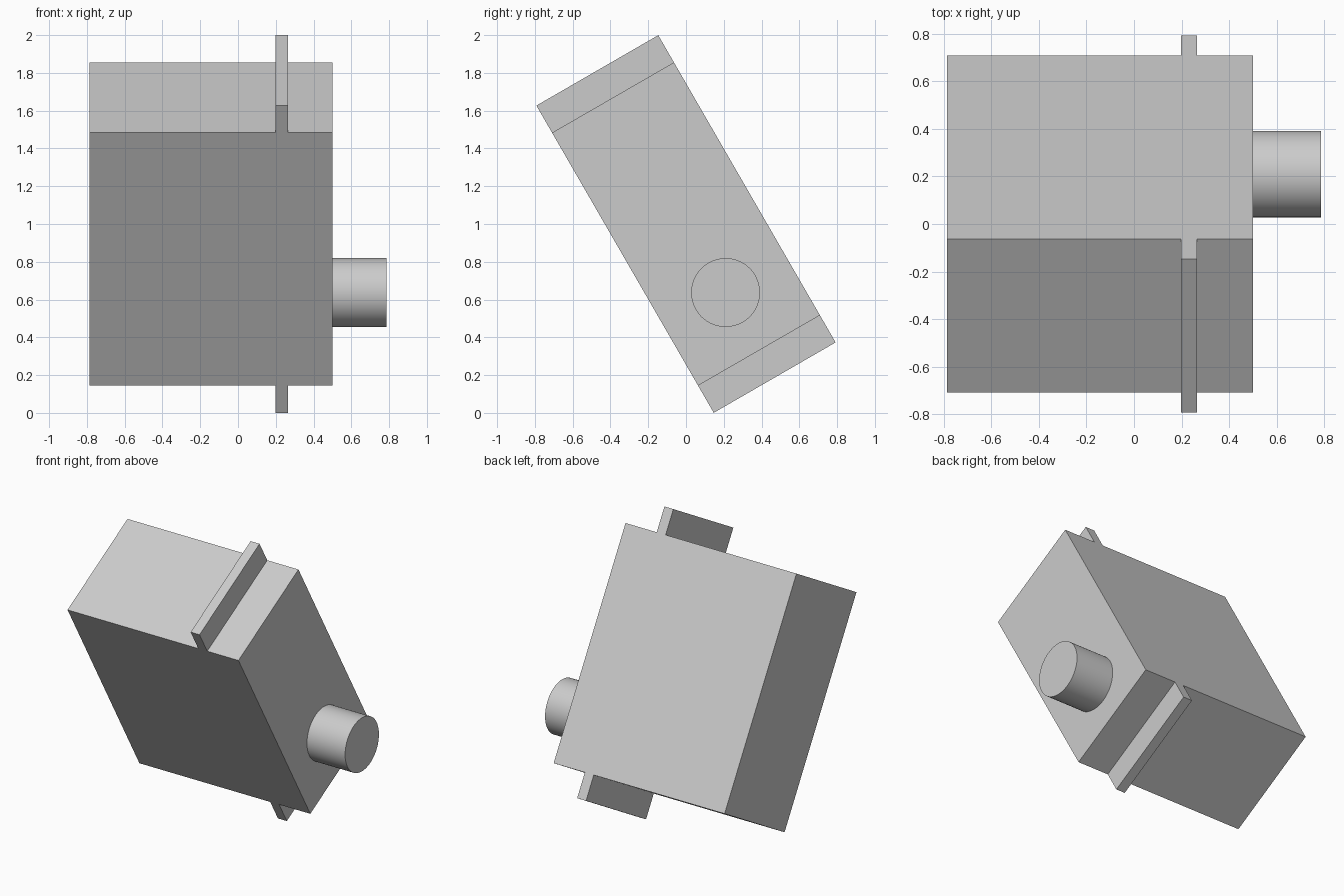
import bpy
import bmesh
from math import radians
from mathutils import Matrix, Vector

cube = bpy.data.objects.get("Cube")
if cube:
    bpy.data.objects.remove(cube, do_unlink=True)

grey = bpy.data.materials.new("light_grey")
grey.use_nodes = True
grey.diffuse_color = (0.6, 0.6, 0.6, 1)
grey.node_tree.nodes["Principled BSDF"].inputs["Base Color"].default_value = (0.6, 0.6, 0.6, 1)

# Everything leans forward about the x axis, around the middle of the body
TILT = Matrix.Translation((0, 0, 1)) @ Matrix.Rotation(radians(30), 4, 'X')
LEFT, RIGHT, HALF = 0.5, -0.787, 0.773
TAB_IN, TAB_OUT, TAB_END = 0.198, 0.265, 0.939
DEPTH = 0.745
SHAFT_END, SHAFT_RADIUS, SHAFT_Z = 0.787, 0.182, -0.419


def finish(bm, name):
    bmesh.ops.recalc_face_normals(bm, faces=bm.faces)
    bm.transform(TILT)
    mesh = bpy.data.meshes.new(name)
    bm.to_mesh(mesh)
    bm.free()
    mesh.materials.append(grey)
    obj = bpy.data.objects.new(name, mesh)
    bpy.context.collection.objects.link(obj)
    return obj


# Body with a mounting tab at each end: one outline, extruded through the depth
upper = [(LEFT, HALF), (TAB_OUT, HALF), (TAB_OUT, TAB_END),
         (TAB_IN, TAB_END), (TAB_IN, HALF), (RIGHT, HALF)]
outline = upper + [(x, -z) for x, z in reversed(upper)]
bm = bmesh.new()
face = bm.faces.new([bm.verts.new((x, -DEPTH / 2, z)) for x, z in outline])
extruded = bmesh.ops.extrude_face_region(bm, geom=[face])["geom"]
bmesh.ops.translate(bm, vec=Vector((0, DEPTH, 0)),
                    verts=[v for v in extruded if isinstance(v, bmesh.types.BMVert)])
finish(bm, "body_with_tabs")

# Round output shaft on the side, seated slightly into the body
start = LEFT - 0.01
place = (Matrix.Translation(((start + SHAFT_END) / 2, 0, SHAFT_Z))
         @ Matrix.Rotation(radians(90), 4, 'Y'))
bm = bmesh.new()
bmesh.ops.create_cone(bm, cap_ends=True, segments=64, radius1=SHAFT_RADIUS,
                      radius2=SHAFT_RADIUS, depth=SHAFT_END - start, matrix=place)
shaft = finish(bm, "output_shaft")
bpy.ops.object.select_all(action='DESELECT')
shaft.select_set(True)
bpy.context.view_layer.objects.active = shaft
bpy.ops.object.shade_smooth_by_angle(angle=radians(30))
